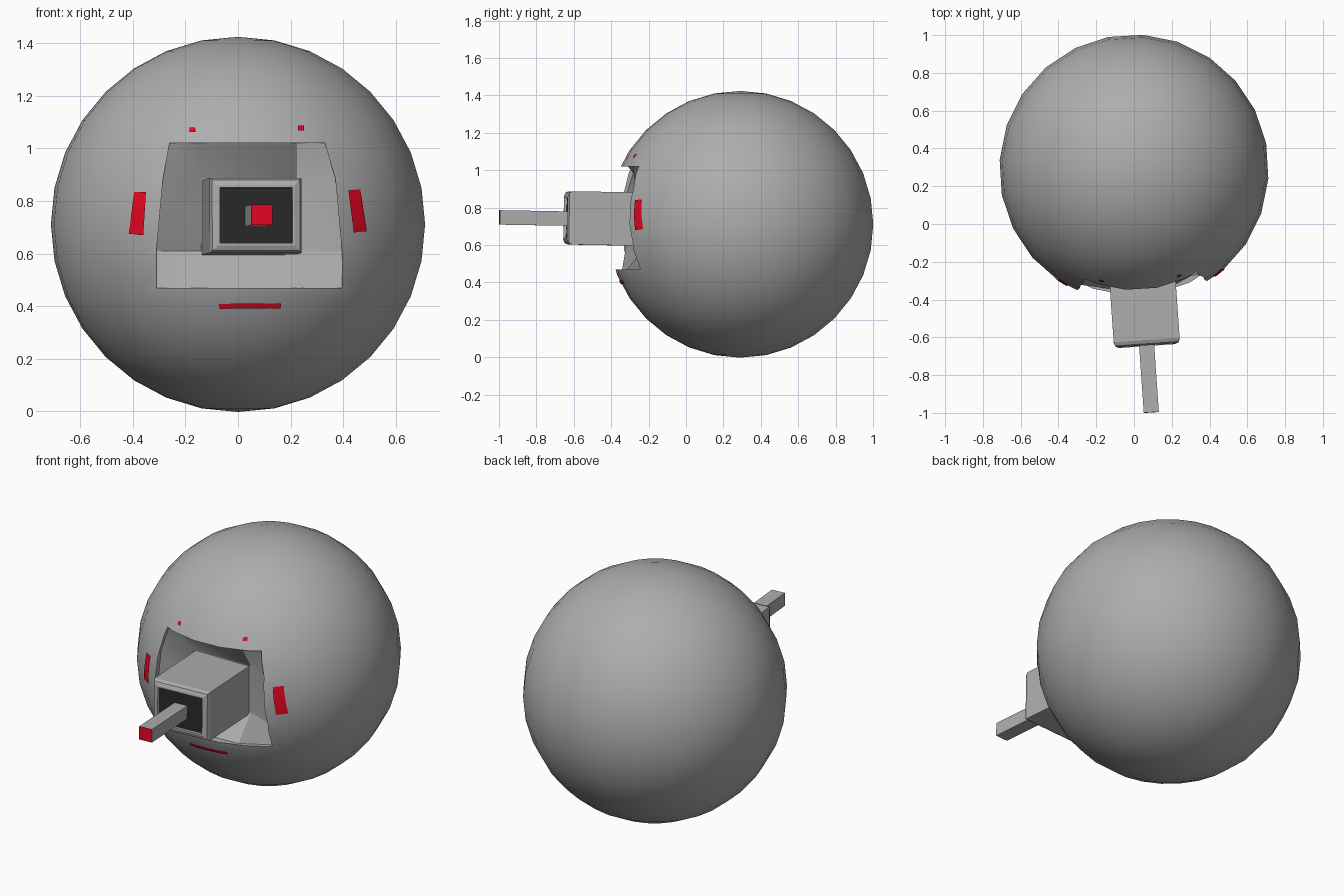
import bpy, bmesh
from math import radians, sqrt
from mathutils import Matrix, Vector

if "Cube" in bpy.data.objects:
    bpy.data.objects.remove(bpy.data.objects["Cube"])

CENTRE = Vector((0, 0.29, 0.711))
R = 0.713


def material(name, rgb):
    m = bpy.data.materials.new(name)
    m.diffuse_color = (*rgb, 1)
    m.use_nodes = True
    m.node_tree.nodes["Principled BSDF"].inputs["Base Color"].default_value = m.diffuse_color
    return m


RED = material("red", (0.78, 0.002, 0.016))
DARK = material("dark", (0.022, 0.022, 0.022))
GREY = material("mid_grey", (0.42, 0.42, 0.42))


def to_object(name, bm, mats=(), recalc=True):
    if recalc:
        bmesh.ops.recalc_face_normals(bm, faces=bm.faces)
    me = bpy.data.meshes.new(name)
    bm.to_mesh(me)
    bm.free()
    for m in mats:
        me.materials.append(m)
    ob = bpy.data.objects.new(name, me)
    bpy.context.collection.objects.link(ob)
    return ob


def front_y(x, z, r=R):
    """Depth of the ball's front surface at a front-view position."""
    return CENTRE.y - sqrt(r * r - x * x - (z - CENTRE.z) ** 2)


# Round body
bm = bmesh.new()
bmesh.ops.create_uvsphere(bm, u_segments=24, v_segments=16, radius=R,
                          matrix=Matrix.Translation(CENTRE) @ Matrix.Rotation(radians(-4), 4, "Z"))
body = to_object("round_body", bm, (GREY,))

# Recess cutter: a 4 x 4 grid whose middle is pushed in, extended forward
rows = [(0.47, -0.31, 0.395), (0.61, -0.31, 0.395), (0.885, -0.285, 0.37), (1.02, -0.26, 0.33)]
bm = bmesh.new()
grid = []
for j, (z, left, right) in enumerate(rows):
    row = []
    for i, x in enumerate((left, -0.14, 0.225, right)):
        deep = i in (1, 2) and j in (1, 2)
        row.append(bm.verts.new((x, -0.2 if deep else front_y(x, z, 0.69), z)))
    grid.append(row)
for j in range(3):
    for i in range(3):
        bm.faces.new((grid[j][i], grid[j][i + 1], grid[j + 1][i + 1], grid[j + 1][i]))
ext = bmesh.ops.extrude_face_region(bm, geom=bm.faces[:], use_keep_orig=True)
for v in ext["geom"]:
    if isinstance(v, bmesh.types.BMVert):
        v.co.y = -0.8
cutter = to_object("recess_cutter", bm, (GREY,))
cutter.hide_render = True

mod = body.modifiers.new("recess", "BOOLEAN")
mod.operation = "DIFFERENCE"
mod.solver = "EXACT"
mod.object = cutter
bpy.context.view_layer.objects.active = body
body.select_set(True)
bpy.ops.object.modifier_apply(modifier="recess")
bpy.data.objects.remove(cutter)
bpy.ops.object.shade_smooth_by_angle(angle=radians(25))

# Shared aim of the housing and barrel
AIM = (Matrix.Translation((0.045, -0.3, 0.742))
       @ Matrix.Rotation(radians(4), 4, "Z") @ Matrix.Rotation(radians(-1), 4, "X"))


def box(bm, lo, hi):
    lo, hi = Vector(lo), Vector(hi)
    m = Matrix.Translation((lo + hi) / 2) @ Matrix.Diagonal((*(hi - lo), 1))
    bmesh.ops.create_cube(bm, size=1, matrix=m)


def front_face(bm):
    bm.normal_update()
    return min(bm.faces, key=lambda f: f.calc_center_median().y)


# Housing with a chamfered front and a dark sunken panel
bm = bmesh.new()
box(bm, (-0.175, -0.345, -0.145), (0.175, 0.12, 0.14))
bmesh.ops.bevel(bm, geom=list(front_face(bm).edges), offset=0.028, segments=2,
                profile=0.5, affect="EDGES")
face = front_face(bm)
bmesh.ops.inset_region(bm, faces=[face], thickness=0.012, depth=0)
bmesh.ops.inset_region(bm, faces=[face], thickness=0.002, depth=-0.015)
face.material_index = 1
housing = to_object("housing", bm, (GREY, DARK))
housing.matrix_world = AIM

# Square barrel with a red end
bm = bmesh.new()
box(bm, (-0.042, -0.699, -0.045), (0.038, -0.32, 0.032))
front_face(bm).material_index = 1
barrel = to_object("barrel", bm, (GREY, RED))
barrel.matrix_world = AIM

# Red markings wrapped on the ball: corners go round from lower left
N = 6
bm = bmesh.new()


def marking(corners):
    a, b, c, d = (Vector(p) for p in corners)
    pts = []
    for j in range(N + 1):
        for i in range(N + 1):
            p = a.lerp(b, i / N).lerp(d.lerp(c, i / N), j / N)
            pts.append(bm.verts.new((p.x, front_y(p.x, p.y, R + 0.001), p.y)))
    for j in range(N):
        for i in range(N):
            k = j * (N + 1) + i
            bm.faces.new((pts[k], pts[k + 1], pts[k + N + 2], pts[k + N + 1]))


marking([(-0.415, 0.675), (-0.36, 0.67), (-0.35, 0.835), (-0.395, 0.835)])
marking([(0.44, 0.68), (0.49, 0.685), (0.465, 0.845), (0.42, 0.84)])
marking([(-0.07, 0.39), (0.162, 0.392), (0.164, 0.411), (-0.072, 0.409)])
for x, z in ((-0.173, 1.071), (0.24, 1.077)):
    marking([(x - 0.012, z - 0.009), (x + 0.012, z - 0.009), (x + 0.01, z + 0.009), (x - 0.012, z + 0.009)])
to_object("markings", bm, (RED,), recalc=False)
